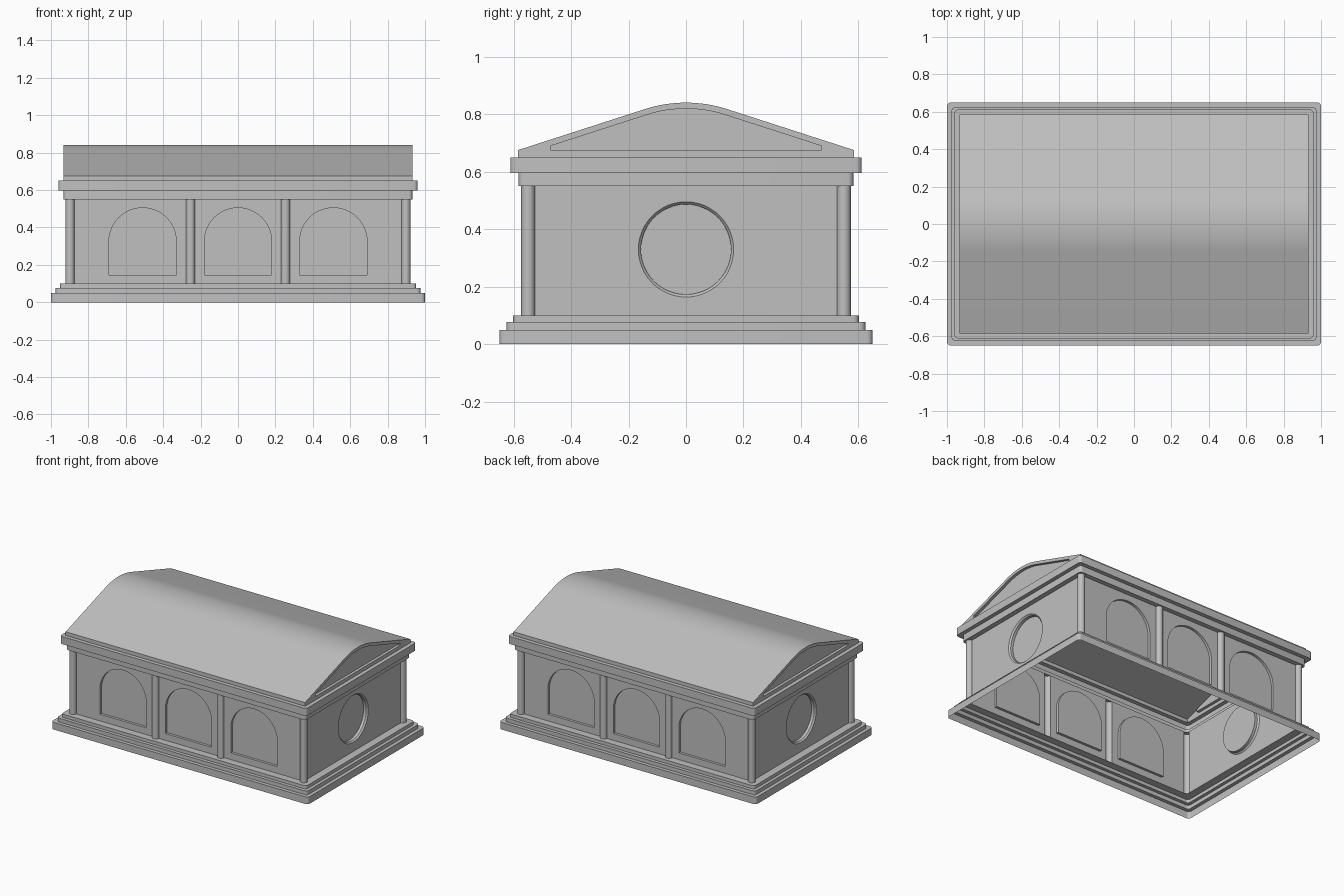
import bpy, bmesh
from math import sin, cos, pi, atan, atan2, radians
from mathutils import Matrix, Vector

if "Cube" in bpy.data.objects:
    bpy.data.objects.remove(bpy.data.objects["Cube"], do_unlink=True)

stone = bpy.data.materials.new("light grey stone")
stone.use_nodes = True
GREY = (0.53, 0.53, 0.53, 1)
stone.diffuse_color = GREY
stone.node_tree.nodes["Principled BSDF"].inputs["Base Color"].default_value = GREY

WALL_X, WALL_Y = 0.898, 0.55      # wall planes
FLOOR, HEAD = 0.10, 0.55          # bottom and top of the walls
COL_R = 0.024
COL_X = 0.254
ROOF_X, ROOF_Y, ROOF_Z = 0.932, 0.585, 0.65


def finish(name, bm, angle=30):
    mesh = bpy.data.meshes.new(name)
    bm.to_mesh(mesh)
    bm.free()
    mesh.materials.append(stone)
    obj = bpy.data.objects.new(name, mesh)
    bpy.context.collection.objects.link(obj)
    bpy.ops.object.select_all(action='DESELECT')
    obj.select_set(True)
    bpy.context.view_layer.objects.active = obj
    bpy.ops.object.shade_smooth_by_angle(angle=radians(angle))
    return obj


def skin(bm, rings, closed=True):
    """Join successive point rings with quads."""
    rows = [[bm.verts.new(p) for p in ring] for ring in rings]
    for a, b in zip(rows, rows[1:]):
        n = len(a)
        for i in range(n if closed else n - 1):
            j = (i + 1) % n
            bm.faces.new((a[i], a[j], b[j], b[i]))
    return rows


def rounded_rect(hx, hy, z, r=0.02, seg=5):
    pts = []
    for k, (sx, sy) in enumerate([(1, 1), (-1, 1), (-1, -1), (1, -1)]):
        for s in range(seg + 1):
            a = (k + s / seg) * pi / 2
            pts.append((sx * (hx - r) + r * cos(a), sy * (hy - r) + r * sin(a), z))
    return pts


def moulding(name, profile):
    bm = bmesh.new()
    skin(bm, [rounded_rect(*p) for p in profile])
    finish(name, bm)


def column(name, cx, cy, sx, sy, half_angle, seg=18):
    """Engaged column: the part of a cylinder standing proud of the wall."""
    mid = atan2(sy, sx)
    rings = []
    for z in (FLOOR, HEAD):
        ring = []
        for i in range(seg + 1):
            a = mid + half_angle * (2 * i / seg - 1)
            ring.append((cx + COL_R * cos(a), cy + COL_R * sin(a), z))
        rings.append(ring)
    bm = bmesh.new()
    skin(bm, rings, closed=False)
    finish(name, bm)


def recessed_panel(name, outer, recess, dist, turn):
    """Flat panel with an opening; recess is a list of (outline, depth)."""
    bm = bmesh.new()

    def place(pts, depth):
        return [(u, depth - dist, v) for u, v in pts]

    rows = skin(bm, [place(p, d) for p, d in recess])
    bm.faces.new(rows[-1])
    frame = [bm.verts.new(p) for p in place(outer, 0)]
    edges = []
    for loop in (frame, rows[0]):
        for i, v in enumerate(loop):
            w = loop[(i + 1) % len(loop)]
            edges.append(bm.edges.get((v, w)) or bm.edges.new((v, w)))
    bmesh.ops.triangle_fill(bm, edges=edges, use_beauty=True,
                            use_dissolve=False, normal=Vector((0, -1, 0)))
    bmesh.ops.recalc_face_normals(bm, faces=bm.faces[:])
    if frame[0].link_faces[0].normal.y > 0:
        bmesh.ops.reverse_faces(bm, faces=bm.faces[:])
    bmesh.ops.rotate(bm, verts=bm.verts[:], matrix=Matrix.Rotation(turn, 3, 'Z'))
    finish(name, bm)


def arch(cx, half, sill, spring, seg=24):
    pts = [(cx - half, sill), (cx + half, sill)]
    return pts + [(cx + half * cos(pi * i / seg), spring + half * sin(pi * i / seg))
                  for i in range(seg + 1)]


def circle(r, cz, seg=48):
    return [(r * cos(2 * pi * i / seg), cz + r * sin(2 * pi * i / seg)) for i in range(seg)]


def box(u0, u1):
    return [(u0, FLOOR), (u1, FLOOR), (u1, HEAD), (u0, HEAD)]


def gable(half, z_bottom, z_eave, arc_half, slope=0.323, seg=16):
    """Pitched outline whose ridge is rounded by an arc tangent to both slopes."""
    tilt = atan(slope)
    r = arc_half / sin(tilt)
    cz = z_eave + slope * (half - arc_half) - r * cos(tilt)
    ridge = [(r * sin(a), cz + r * cos(a))
             for a in (tilt * (1 - 2 * i / seg) for i in range(seg + 1))]
    return ([(-half, z_bottom), (half, z_bottom), (half, z_eave)]
            + ridge + [(-half, z_eave)])


# Stepped base and entablature
moulding("stepped_base", [(1, 0.65, 0), (1, 0.65, 0.05),
                          (0.975, 0.625, 0.05), (0.975, 0.625, 0.077),
                          (0.953, 0.602, 0.077), (0.953, 0.602, FLOOR),
                          (WALL_X, WALL_Y, FLOOR)])
moulding("entablature", [(WALL_X, WALL_Y, HEAD), (0.932, 0.583, HEAD),
                         (0.932, 0.583, 0.597), (0.96, 0.612, 0.597),
                         (0.96, 0.612, ROOF_Z), (ROOF_X, 0.583, ROOF_Z)])

# Long walls: three arched niches each
spans = [(-WALL_X, -COL_X), (-COL_X, COL_X), (COL_X, WALL_X)]
for side, turn in (("front", 0), ("back", pi)):
    for (u0, u1), cx in zip(spans, (-0.51, 0, 0.51)):
        niche = arch(cx, 0.18, 0.147, 0.325)
        recessed_panel(side + "_arched_wall", box(u0 + COL_R, u1 - COL_R),
                       [(niche, 0), (niche, 0.018)], WALL_Y, turn)

# End walls with a round niche, and gables with a sunk panel
outline = gable(ROOF_Y, ROOF_Z, 0.676, 0.143)
sunk = gable(0.47, 0.675, 0.691, 0.137)
for side, turn in (("left", pi / 2), ("right", -pi / 2)):
    rim, hole = circle(0.166, 0.33), circle(0.157, 0.33)
    recessed_panel(side + "_end_wall", box(COL_R - WALL_Y, WALL_Y - COL_R),
                   [(rim, 0), (hole, 0.01), (hole, 0.03)], WALL_X, turn)
    recessed_panel(side + "_gable", outline, [(sunk, 0), (sunk, 0.02)], ROOF_X, turn)

# Engaged columns at the corners and between the niches
for sy in (-1, 1):
    for sx in (-1, 1):
        column("corner_column", sx * WALL_X, sy * WALL_Y, sx, sy, radians(135))
        column("wall_column", sx * COL_X, sy * WALL_Y, 0, sy, pi / 2)

# Roof shell
bm = bmesh.new()
skin(bm, [[(x, y, z) for y, z in outline[1:] + outline[:1]] for x in (ROOF_X, -ROOF_X)],
     closed=False)
bmesh.ops.reverse_faces(bm, faces=bm.faces[:])
finish("roof", bm)
